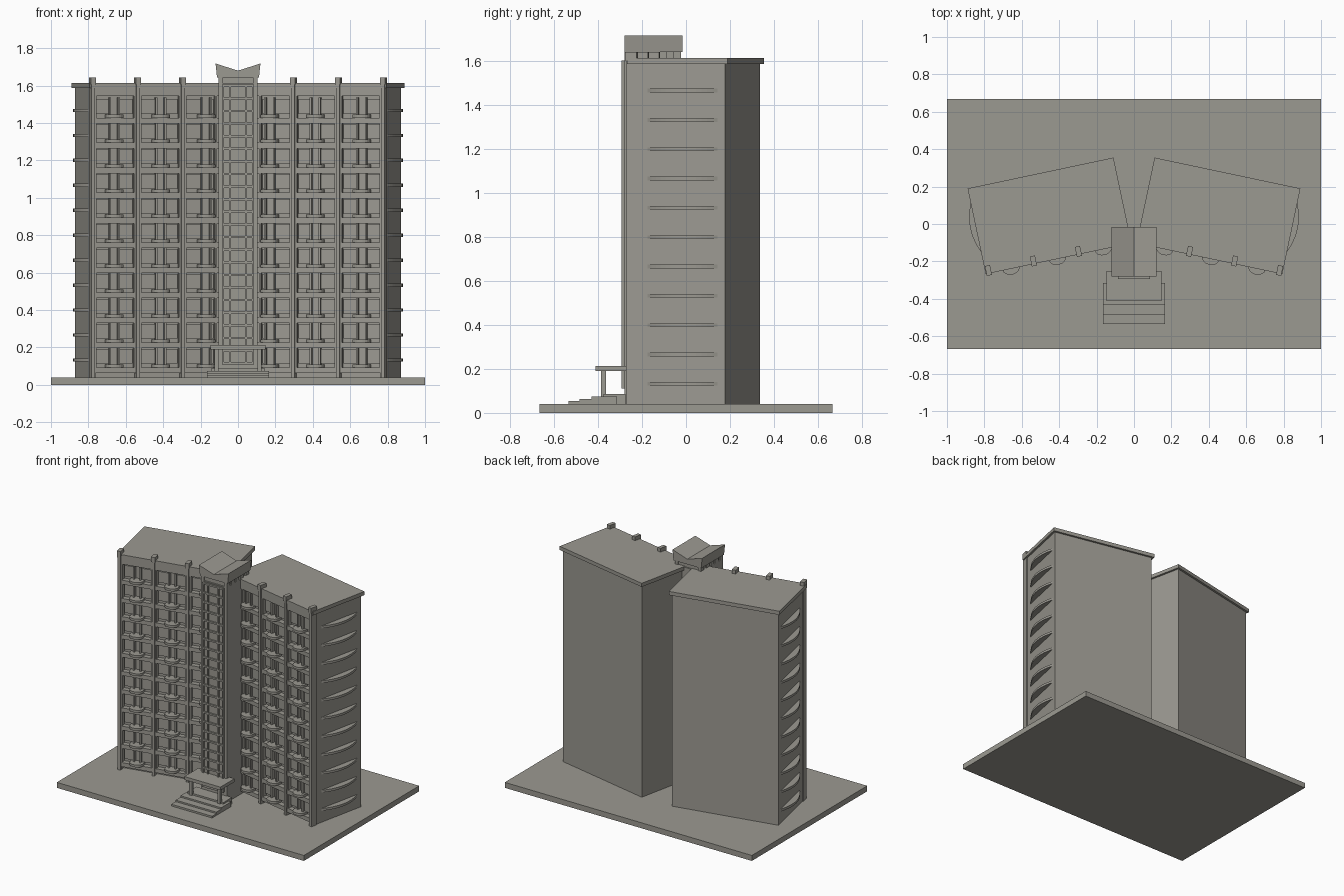
import bpy, bmesh, math
from mathutils import Matrix, Vector

if "Cube" in bpy.data.objects:
    bpy.data.objects.remove(bpy.data.objects["Cube"])

concrete = bpy.data.materials.new("warm grey concrete")
concrete.diffuse_color = (0.33, 0.32, 0.285, 1)
concrete.use_nodes = True
concrete.node_tree.nodes["Principled BSDF"].inputs["Base Color"].default_value = concrete.diffuse_color

# Wing frame: s runs outward along the wing, t runs from its back to its front
ANGLE = math.radians(11.95)
U = Vector((math.cos(ANGLE), -math.sin(ANGLE), 0))
T = Vector((-math.sin(ANGLE), -math.cos(ANGLE), 0))
ORIGIN = Vector((0.11, 0.355, 0))
FLOORS, PITCH = 11, 0.1335


def place(s, t, z):
    return ORIGIN + U * s + T * t + Vector((0, 0, z))


def prism(bm, low, high):
    """Close a solid between two matching outlines."""
    a = [bm.verts.new(p) for p in low]
    b = [bm.verts.new(p) for p in high]
    n = len(a)
    bm.faces.new(a[::-1])
    bm.faces.new(b)
    for i in range(n):
        j = (i + 1) % n
        bm.faces.new((a[i], a[j], b[j], b[i]))


def finish(name, bm, mirrored=False):
    if mirrored:
        copy = bmesh.ops.duplicate(bm, geom=bm.verts[:] + bm.edges[:] + bm.faces[:])
        verts = [g for g in copy["geom"] if isinstance(g, bmesh.types.BMVert)]
        bmesh.ops.transform(bm, matrix=Matrix.Scale(-1, 4, (1, 0, 0)), verts=verts)
    bmesh.ops.recalc_face_normals(bm, faces=bm.faces)
    mesh = bpy.data.meshes.new(name)
    bm.to_mesh(mesh)
    bm.free()
    mesh.materials.append(concrete)
    obj = bpy.data.objects.new(name, mesh)
    bpy.context.collection.objects.link(obj)


def corners(x0, x1, y0, y1):
    return [(x0, y0), (x1, y0), (x1, y1), (x0, y1)]


def boxes(name, items):
    """World-aligned boxes given as x0, x1, y0, y1, z0, z1."""
    bm = bmesh.new()
    for *area, z0, z1 in items:
        c = corners(*area)
        prism(bm, [(x, y, z0) for x, y in c], [(x, y, z1) for x, y in c])
    finish(name, bm)


def wing_prisms(name, items):
    """Mirrored wing solids, each an outline in (s, t) with z0 and z1."""
    bm = bmesh.new()
    for outline, z0, z1 in items:
        prism(bm, [place(s, t, z0) for s, t in outline],
              [place(s, t, z1) for s, t in outline])
    finish(name, bm, True)


def wing_boxes(name, items):
    wing_prisms(name, [(corners(*i[:4]), i[4], i[5]) for i in items])


# Ground slab
boxes("ground_slab", [(-1, 1, -0.667, 0.667, 0, 0.04)])

# Wings and roofs
wing_boxes("wing_body", [(0.015, 0.782, 0.015, 0.43, 0.04, 1.59)])
wing_boxes("wing_end_wall", [(0.765, 0.782, 0.43, 0.462, 0.04, 1.59)])
wing_boxes("wing_roof", [(0, 0.797, 0, 0.468, 1.588, 1.615)])

# Facade bands between floors
bands = [(0.03, 0.782, 0.43, 0.466, 0.075 + PITCH * k - 0.012, 0.075 + PITCH * k + 0.018)
         for k in range(FLOORS)]
bands.append((0.03, 0.782, 0.43, 0.466, 1.545, 1.59))
wing_boxes("floor_bands", bands)

# Tall pilasters with raised caps
pillars, caps = [], []
for s in (0.287, 0.533, 0.779):
    pillars.append((s - 0.010, s + 0.010, 0.425, 0.474, 0.04, 1.62))
    caps.append((s - 0.014, s + 0.014, 0.425, 0.479, 1.605, 1.642))
wing_boxes("pilasters", pillars)
wing_boxes("pilaster_caps", caps)

# Windows, door fins and half-round balconies for every bay and floor
windows, fins, balconies, posts = [], [], [], []
bays = [(0.10, 0.277, 0.155), (0.297, 0.523, 0.405), (0.543, 0.769, 0.658)]
for k in range(FLOORS):
    z = 0.093 + PITCH * k
    for s0, s1, c in bays:
        for a, b in ((s0 + 0.014, c - 0.03), (c + 0.03, s1 - 0.014)):
            if b - a > 0.01:
                windows.append((a, b, 0.43, 0.441, z + 0.02, z + 0.10))
        for e in (s0 + 0.005, s1 - 0.005):
            posts.append((e - 0.005, e + 0.005, 0.43, 0.462, z, 1.55 - PITCH * (10 - k)))
        for d in (-0.024, 0.024):
            fins.append((c + d - 0.005, c + d + 0.005, 0.43, 0.456, z, z + 0.108))
        arc = [(c + 0.047 * math.cos(math.pi * i / 10),
                0.464 + 0.036 * math.sin(math.pi * i / 10)) for i in range(11)]
        balconies.append(([(c + 0.047, 0.43)] + arc + [(c - 0.047, 0.43)], z, z + 0.017))
wing_boxes("window_panels", windows)
wing_boxes("bay_edge_posts", posts)
wing_boxes("balcony_door_fins", fins)
wing_prisms("front_balconies", balconies)

# Shallow curved balconies on the outer end walls
crescents = []
for k in range(FLOORS):
    arc = []
    for i in range(15):
        f = -1 + 2 * i / 14
        arc.append((0.78 + 0.047 * (1 - f * f), 0.214 + 0.166 * f))
    crescents.append((arc, 0.124 + PITCH * k, 0.141 + PITCH * k))
wing_prisms("side_balconies", crescents)

# Central stair tower
boxes("tower_body", [(-0.105, 0.105, -0.28, -0.02, 0.04, 1.612)])
boxes("tower_neck", [(-0.095, 0.095, -0.27, -0.03, 1.61, 1.645)])
boxes("tower_neck_posts",
      [(x - 0.012, x + 0.012, y - 0.018, y + 0.018, 1.61, 1.645)
       for x in (-0.093, 0.093) for y in (-0.262, -0.205, -0.155, -0.105, -0.04)])

# Butterfly cap on the tower
bm = bmesh.new()
profile = [(-0.112, 1.642), (0.112, 1.642), (0.12, 1.718), (0, 1.68), (-0.12, 1.718)]
prism(bm, [(x, -0.28, z) for x, z in profile], [(x, -0.015, z) for x, z in profile])
finish("butterfly_cap", bm)

# Lattice of mullions and rails on the tower front
lattice = [(x - 0.005, x + 0.005, -0.294, -0.275, 0.11, 1.605)
           for x in (-0.08, -0.042, 0.042, 0.08)]
rows = 22
for i in range(rows + 1):
    z = 0.116 + (1.599 - 0.116) * i / rows
    lattice.append((-0.08, 0.08, -0.292, -0.275, z - 0.006, z + 0.006))
boxes("tower_lattice", lattice)

# Entrance steps, columns and canopy
boxes("entrance_steps", [(-0.165, 0.165, y, -0.315, 0.04, z) for y, z in
                         ((-0.535, 0.053), (-0.485, 0.064), (-0.43, 0.075))]
      + [(-0.145, 0.145, -0.375, -0.275, 0.04, 0.087)])
boxes("canopy_columns", [(x - 0.011, x + 0.011, -0.386, -0.364, 0.07, 0.195)
                         for x in (-0.115, 0.115)])
boxes("entrance_canopy", [(-0.146, 0.146, -0.412, -0.25, 0.19, 0.214)])
